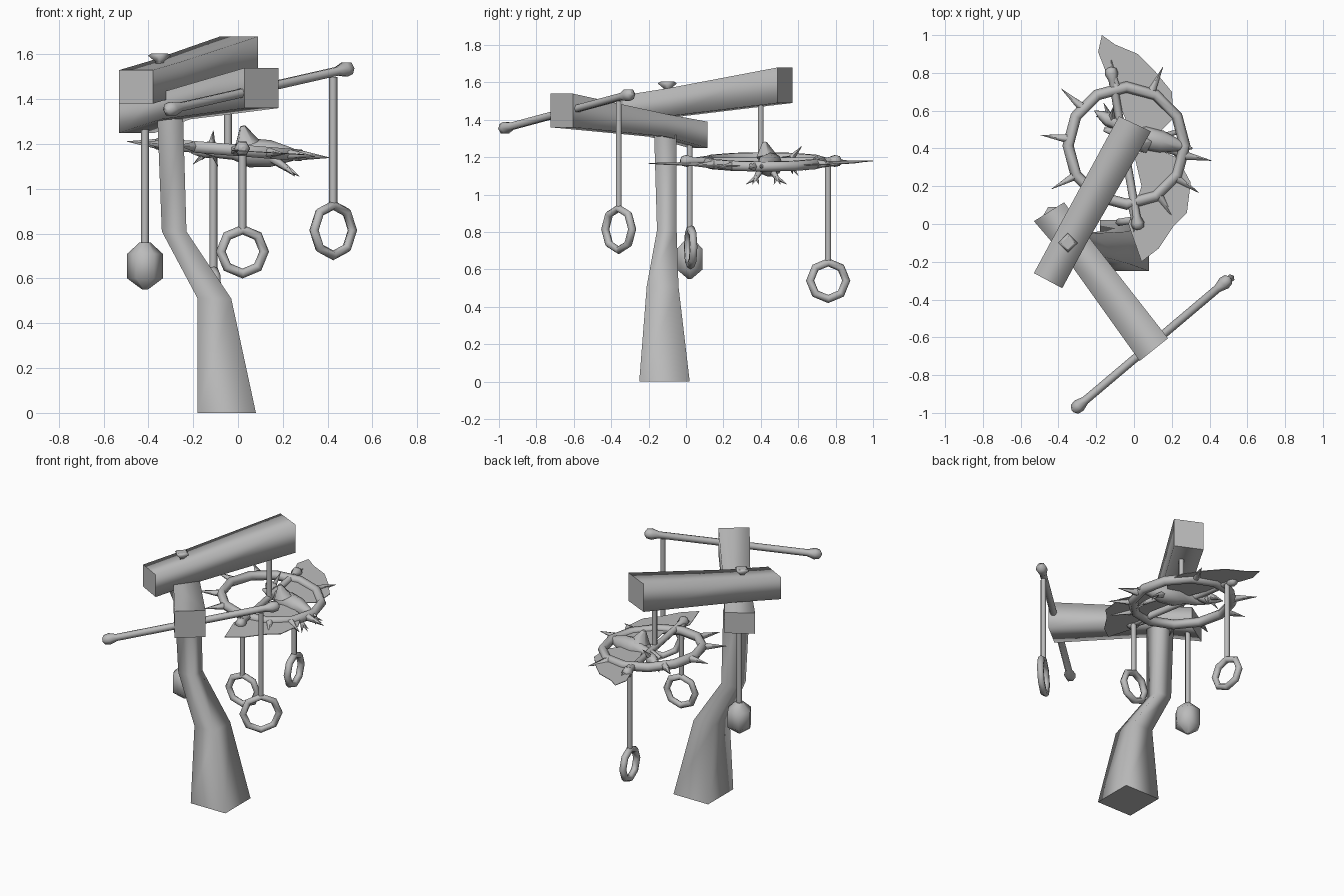
import bpy, bmesh, math
from mathutils import Vector, Matrix

if "Cube" in bpy.data.objects:
    bpy.data.objects.remove(bpy.data.objects["Cube"])

grey = bpy.data.materials.new("plain_grey")
grey.use_nodes = True
grey.diffuse_color = (0.5, 0.5, 0.5, 1)
grey.node_tree.nodes["Principled BSDF"].inputs["Base Color"].default_value = (0.5, 0.5, 0.5, 1)


def finish(name, bm):
    bmesh.ops.recalc_face_normals(bm, faces=bm.faces)
    for f in bm.faces:
        f.smooth = True
    mesh = bpy.data.meshes.new(name)
    bm.to_mesh(mesh)
    bm.free()
    mesh.materials.append(grey)
    obj = bpy.data.objects.new(name, mesh)
    bpy.context.collection.objects.link(obj)
    return obj


def loft(name, sections):
    """Skin a list of matching outlines, with crisp flat caps."""
    bm = bmesh.new()
    rows = [[bm.verts.new(p) for p in s] for s in sections]
    n = len(rows[0])
    for a, b in zip(rows, rows[1:]):
        for i in range(n):
            j = (i + 1) % n
            bm.faces.new((a[i], a[j], b[j], b[i]))
    for row in (rows[0], rows[-1]):
        cap = bm.faces.new(row)
        for e in cap.edges:
            e.smooth = False
    return finish(name, bm)


def turned(name, start, end, profile, sides=6, squash=1):
    """Round part along an axis; profile holds (fraction, radius)."""
    start, end = Vector(start), Vector(end)
    axis = end - start
    turn = axis.to_track_quat('Z', 'Y')
    rows = []
    for t, r in profile:
        rows.append([start + axis * t + turn @ Vector((r * math.cos(a), squash * r * math.sin(a), 0))
                     for a in (math.tau * i / sides for i in range(sides))])
    return loft(name, rows)


def beam(name, stations):
    """Square timber; stations hold centre, half width vector, bottom and top."""
    rows = []
    for x, y, wx, wy, low, high in stations:
        rows.append([(x - wx, y - wy, low), (x + wx, y + wy, low),
                     (x + wx, y + wy, high), (x - wx, y - wy, high)])
    loft(name, rows)


def rope(name, x, y, low, high):
    turned(name, (x, y, low), (x, y, high), [(0, 0.018), (1, 0.018)])


def torus(name, centre, major, minor, segments, rotation):
    bpy.ops.mesh.primitive_torus_add(location=centre, rotation=rotation, major_radius=major,
                                     minor_radius=minor, major_segments=segments, minor_segments=6)
    obj = bpy.context.object
    obj.name = name
    obj.data.materials.append(grey)
    bpy.ops.object.shade_smooth()


# Crooked post: height, x range, y range
post = [(0, -0.18, 0.08, -0.25, 0.02), (0.51, -0.18, -0.03, -0.21, -0.04),
        (0.81, -0.34, -0.23, -0.155, -0.05), (1.32, -0.36, -0.245, -0.17, -0.05)]
loft("post", [[(l, f, z), (r, f, z), (r, b, z), (l, b, z)] for z, l, r, f, b in post])

# Two crossed timbers and the nail through them
beam("lower_beam", [(0.105, -0.665, 0.075, 0.06, 1.36, 1.54),
                    (-0.28, -0.15, 0.065, 0.05, 1.31, 1.43),
                    (-0.45, 0.065, 0.08, 0.05, 1.25, 1.39)])
beam("upper_beam", [(-0.455, -0.30, 0.075, -0.04, 1.38, 1.53),
                    (-0.32, -0.05, 0.075, -0.04, 1.42, 1.57),
                    (0.005, 0.53, 0.085, -0.04, 1.49, 1.68)])
turned("nail", (-0.35, -0.1, 1.5), (-0.35, -0.1, 1.605),
       [(0, 0.02), (0.65, 0.02), (0.9, 0.052), (1, 0.035)], 4)

# Knobbed bars
bar = [(0, 0.01), (0.012, 0.03), (0.04, 0.036), (0.08, 0.022),
       (0.92, 0.022), (0.96, 0.036), (0.988, 0.03), (1, 0.01)]
turned("front_bar", (-0.325, -0.99, 1.35), (0.51, -0.285, 1.54), bar, 6)
turned("wheel_bar", (-0.125, 0.83, 1.18), (0.025, -0.03, 1.18), bar, 6)

# Ropes
rope("front_rope", 0.425, -0.36, 0.92, 1.5)
rope("near_rope", 0.02, 0.02, 0.82, 1.18)
rope("far_rope", -0.11, 0.76, 0.64, 1.18)
rope("wheel_rope", -0.045, 0.4, 1.17, 1.5)
rope("weight_rope", -0.415, 0.02, 0.74, 1.28)

# Hanging rings, each in its own upright plane
for name, centre, major, angle in [("front_ring", (0.425, -0.36, 0.815), 0.112, 40),
                                   ("near_ring", (0.02, 0.025, 0.72), 0.098, 9),
                                   ("far_ring", (-0.11, 0.76, 0.54), 0.098, 99)]:
    torus(name, centre, major, 0.022, 8, (math.pi / 2, 0, math.radians(angle)))

# Faceted weight
turned("weight", (-0.415, 0.02, 0.55), (-0.415, 0.02, 0.76),
       [(0, 0.012), (0.24, 0.08), (0.76, 0.08), (1, 0.025)], 6)

# Spiked wheel, leaning slightly
hub = Vector((-0.04, 0.415, 1.175))
lean = Matrix.Rotation(0.08, 3, 'Y')
torus("wheel", hub, 0.31, 0.03, 12, (0, 0.08, 0))
for i, degrees in enumerate((-10, -33, -57, 65, 100, 139, 173, 210, 240, 275)):
    a = math.radians(degrees)
    out = lean @ Vector((math.cos(a), math.sin(a), 0))
    turned(f"wheel_spike_{i + 1}", hub + out * 0.31, hub + out * 0.46,
           [(0, 0.026), (1, 0.001)], 5)

# Flat wings of the caught bird
wings = {"far_wing": [(-0.17, 1.0), (-0.1, 0.95), (0.02, 0.9), (0.11, 0.81), (0.2, 0.7),
                      (0.21, 0.56), (0.12, 0.47), (-0.02, 0.5), (-0.1, 0.68), (-0.19, 0.91)],
         "near_wing": [(0.04, -0.2), (0.13, -0.13), (0.21, -0.01), (0.28, 0.06), (0.3, 0.22),
                       (0.23, 0.35), (0.12, 0.4), (0.0, 0.37), (0.04, 0.2), (-0.03, 0.0)]}
for name, outline in wings.items():
    loft(name, [[(x, y, 1.17 - 0.06 * x + h) for x, y in outline] for h in (-0.002, 0.002)])

# Body, tail and beak
turned("bird_body", (-0.16, 0.5, 1.17), (0.31, 0.4, 1.15),
       [(0, 0.01), (0.15, 0.03), (0.3, 0.035), (0.45, 0.065), (0.65, 0.06), (0.85, 0.03), (1, 0.004)], 8)
turned("bird_crest", (0.04, 0.43, 1.2), (0.02, 0.42, 1.28), [(0, 0.06), (1, 0.012)], 5)
turned("bird_head", (-0.08, 0.52, 1.18), (-0.21, 0.6, 1.16),
       [(0, 0.025), (0.4, 0.04), (0.7, 0.025), (1, 0.002)], 6)
for i, tip in enumerate([(-0.11, 0.62, 1.26), (-0.2, 0.57, 1.11), (-0.16, 0.64, 1.13), (-0.09, 0.6, 1.1)]):
    turned(f"head_feather_{i + 1}", (-0.12, 0.55, 1.18), tip, [(0, 0.022), (1, 0.001)], 4)

# Legs with splayed claws
for side in (-1, 1):
    label = "near" if side < 0 else "far"
    ankle = Vector((0.22, 0.43 + side * 0.055, 1.09))
    turned(label + "_leg", (0.13, 0.43 + side * 0.02, 1.15), ankle, [(0, 0.024), (1, 0.014)], 5)
    for k in (-1, 0, 1):
        tip = ankle + Vector((0.055 - 0.02 * abs(k), side * 0.02 + k * 0.035, -0.035))
        turned(f"{label}_claw_{k + 2}", ankle, tip, [(0, 0.014), (1, 0.001)], 4)
